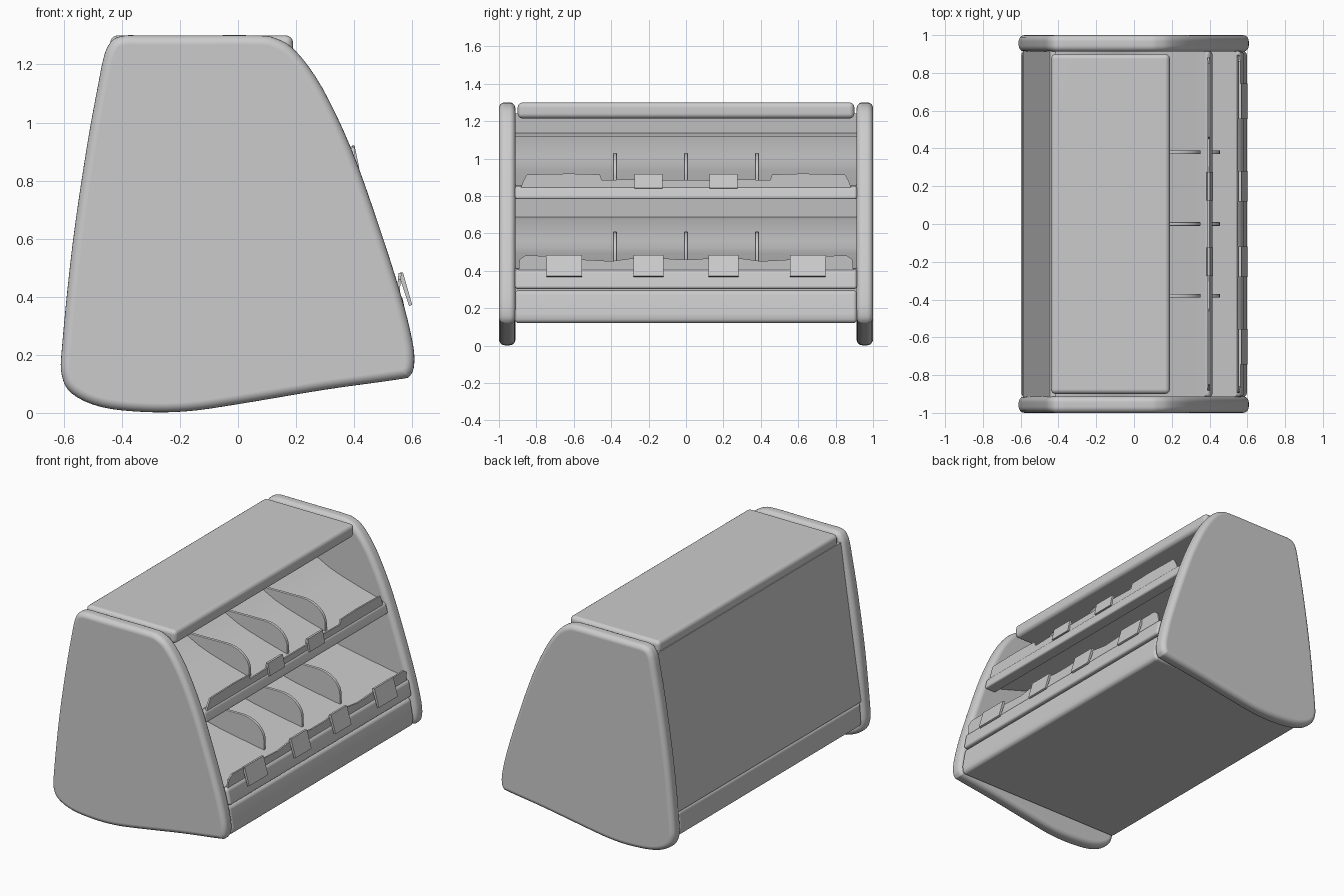
import bpy, bmesh, math
from mathutils import Vector

if "Cube" in bpy.data.objects:
    bpy.data.objects.remove(bpy.data.objects["Cube"])


def finish(obj, bevel, segs=4):
    """Round the edges, then shade smooth with flat large faces."""
    bpy.ops.object.select_all(action='DESELECT')
    bpy.context.view_layer.objects.active = obj
    obj.select_set(True)
    if bevel:
        m = obj.modifiers.new("round", 'BEVEL')
        m.width, m.segments = bevel, segs
        m.limit_method, m.angle_limit = 'ANGLE', math.radians(40)
        m.use_clamp_overlap = False
        bpy.ops.object.modifier_apply(modifier="round")
    bpy.ops.object.shade_smooth_by_angle(angle=math.radians(35))
    w = obj.modifiers.new("weighted", 'WEIGHTED_NORMAL')
    w.keep_sharp = True
    return obj


def prism(name, base, offset, bevel=0.0, segs=4):
    """Closed polygon of 3D points swept along an offset vector."""
    bm = bmesh.new()
    f = bm.faces.new([bm.verts.new(p) for p in base])
    r = bmesh.ops.extrude_face_region(bm, geom=[f])
    vs = [v for v in r['geom'] if isinstance(v, bmesh.types.BMVert)]
    bmesh.ops.translate(bm, verts=vs, vec=Vector(offset))
    if not any(g.normal.dot(Vector(offset)) < -1e-6 for g in bm.faces):
        bm.faces.new(list(reversed([v for v in bm.verts if v not in vs])))
    bmesh.ops.recalc_face_normals(bm, faces=bm.faces)
    me = bpy.data.meshes.new(name)
    bm.to_mesh(me)
    bm.free()
    obj = bpy.data.objects.new(name, me)
    bpy.context.collection.objects.link(obj)
    return finish(obj, bevel, segs)


def across(name, xz, y0, y1, bevel=0.0, segs=4):
    """Side profile (x, z) swept along y."""
    return prism(name, [(x, y0, z) for x, z in xz], (0, y1 - y0, 0), bevel, segs)


def smooth_loop(pts, n=4):
    """Closed Catmull-Rom curve through the points."""
    out, k = [], len(pts)
    for i in range(k):
        a, b, c, d = (Vector(pts[(i + j) % k]) for j in (-1, 0, 1, 2))
        for s in range(n):
            t = s / n
            out.append(0.5 * (2*b + (c - a)*t + (2*a - 5*b + 4*c - d)*t*t
                              + (3*b - a - 3*c + d)*t**3))
    return out


# Side panels
outline = [(-.385, 1.3), (-.33, 1.3), (-.15, 1.3), (.06, 1.3), (.13, 1.29), (.20, 1.245),
           (.29, 1.12), (.39, .91), (.48, .66), (.56, .41), (.60, .25), (.607, .17),
           (.592, .128), (.55, .115), (.30, .08), (.0, .03), (-.17, .006), (-.32, .003),
           (-.47, .02), (-.57, .065), (-.607, .13), (-.605, .24), (-.57, .58), (-.52, .92),
           (-.478, 1.15), (-.466, 1.21), (-.452, 1.255), (-.427, 1.288)]
for side, y0 in (("near", -1.0), ("far", .912)):
    across(f"{side}_side_panel", smooth_loop(outline), y0, y0 + .088, .032, 5)

W = .915
# Top board
across("top_board", [(-.44, 1.215), (.19, 1.215), (.19, 1.3), (-.44, 1.3)], -.9, .9, .026)

# Sloping back panel
across("back_panel", [(-.445, 1.24), (-.588, .27), (-.555, .27), (-.415, 1.24)], -W, W)

# Base box
across("base", [(-.598, .12), (.59, .12), (.598, .17), (.575, .297), (-.588, .27)],
       -W, W, .022)

# Scooped shelves with their front rails
across("lower_shelf", [(.54, .412), (.30, .453), (.08, .493), (-.0, .52), (-.08, .56),
                       (-.28, .67), (-.515, .69), (-.515, .65), (-.28, .63), (-.06, .50),
                       (.08, .44), (.54, .36)], -W, W)
across("upper_shelf", [(.375, .856), (.22, .897), (.08, .938), (-.0, .967), (-.08, 1.008),
                       (-.28, 1.12), (-.445, 1.14), (-.445, 1.10), (-.28, 1.08),
                       (-.06, .95), (.08, .89), (.375, .80)], -W, W)
across("lower_shelf_rail", [(.51, .303), (.585, .303), (.565, .405), (.51, .415)], -W, W, .018)
across("upper_shelf_rail", [(.33, .783), (.418, .783), (.402, .85), (.33, .86)], -W, W, .015)


# Compartment dividers with rounded noses
def divider(name, x, z, y):
    nose = [(x - .16 + .16 * math.sin(a), z + .06 + .125 * math.cos(a))
            for a in (math.radians(10 * i) for i in range(10))]
    pts = [(-.12, z + .12), (-.12, z + .18)] + nose + [(x, z - .005), (x - .05, z - .012)]
    across(name, pts, y - .01, y + .01, .004, 2)


for i, y in enumerate((-.38, 0, .38), 1):
    divider(f"lower_divider_{i}", .455, .425, y)
    divider(f"upper_divider_{i}", .352, .845, y)


# Thin card lips standing along the shelf fronts
def lip(name, half, x, z0, lean):
    yz = [(-y, z) for y, z in reversed(half)] + half
    prism(name, [(x + (z - z0) * lean, y, z) for y, z in yz], (.01, 0, 0))


lip("lower_card_lip", [(.06, .462), (.13, .468), (.28, .468), (.40, .452), (.55, .46),
                       (.75, .48), (.86, .482), (.89, .46), (.895, .40)], .545, .40, .1)
lip("upper_card_lip", [(.12, .885), (.26, .89), (.45, .885), (.46, .915), (.62, .92),
                       (.85, .915), (.87, .88), (.885, .84)], .388, .84, .05)

# Folded tabs hanging over the rails
low_tab = [(.545, .40), (.553, .482), (.568, .484), (.600, .372), (.589, .368), (.56, .455)]
top_tab = [(.383, .855), (.388, .918), (.402, .918), (.418, .842), (.407, .84), (.393, .90)]
for i, y in enumerate((-.65, -.2, .2, .65), 1):
    w = .095 if abs(y) > .5 else .08
    across(f"lower_tab_{i}", low_tab, y - w, y + w)
for i, y in enumerate((-.2, .2), 1):
    across(f"upper_tab_{i}", top_tab, y - .075, y + .075)
